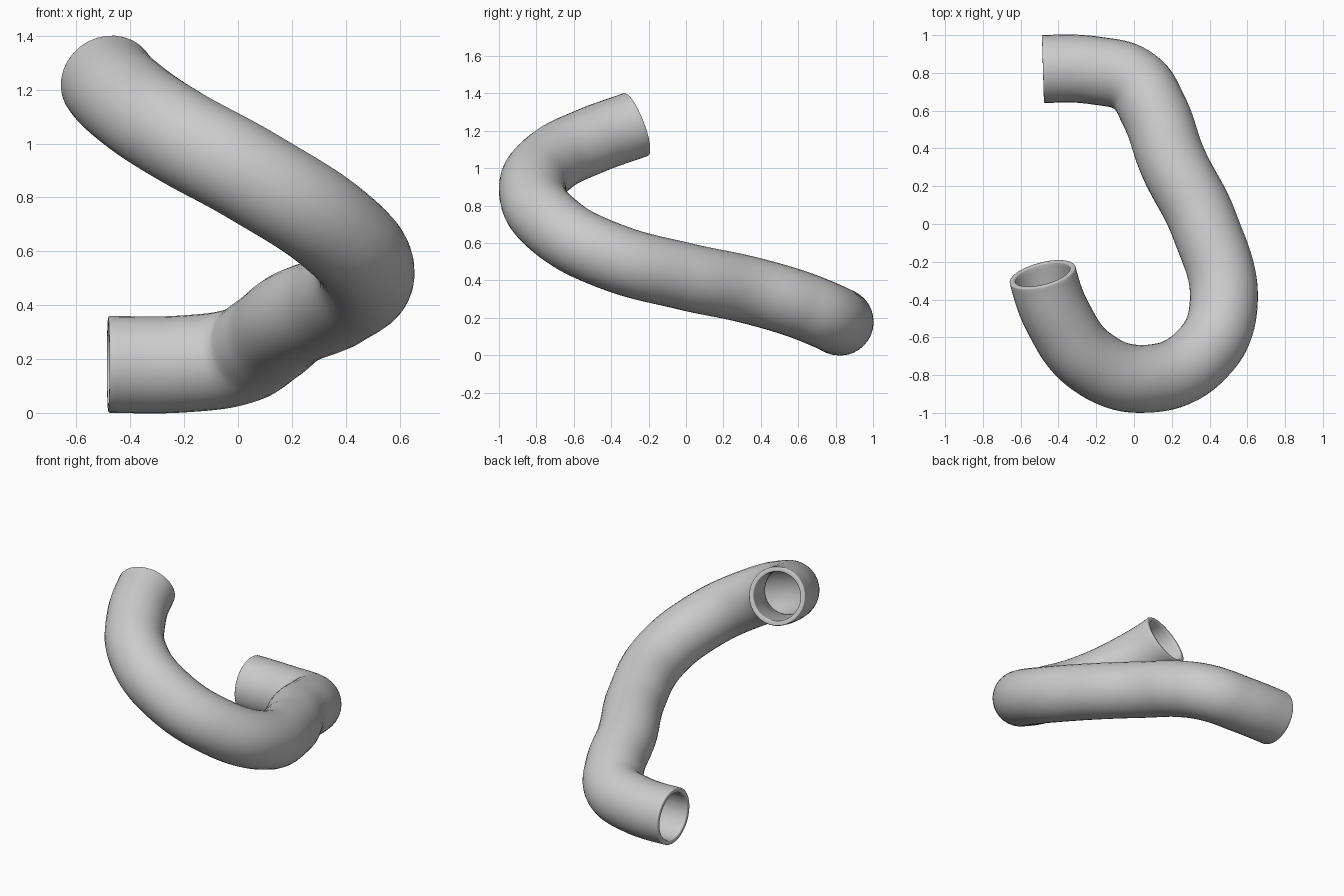
import bpy, math
from mathutils import Vector

if "Cube" in bpy.data.objects:
    bpy.data.objects.remove(bpy.data.objects["Cube"])

# Centre line of the pipe, from the low open end to the high open end
path = [(-0.482, 0.82, 0.18), (-0.2, 0.812, 0.182), (0.0, 0.755, 0.21),
        (0.105, 0.6, 0.272), (0.205, 0.33, 0.35), (0.37, 0.0, 0.42),
        (0.475, -0.42, 0.535), (0.36, -0.69, 0.68), (0.06, -0.82, 0.875),
        (-0.23, -0.725, 1.035), (-0.40, -0.5, 1.15), (-0.485, -0.265, 1.235)]

curve = bpy.data.curves.new("bent_pipe", 'CURVE')
curve.dimensions = '3D'
curve.resolution_u = 10
curve.bevel_depth = 0.18
curve.bevel_resolution = 14
curve.use_fill_caps = False
spline = curve.splines.new('BEZIER')
spline.bezier_points.add(len(path) - 1)
for point, co in zip(spline.bezier_points, path):
    point.co = co
    point.handle_left_type = point.handle_right_type = 'AUTO'

# Directions of the two open ends
for index, tangent in ((0, (1, 0.03, 0)), (-1, (-0.26, 1, 0.39))):
    point = spline.bezier_points[index]
    point.handle_left_type = point.handle_right_type = 'FREE'
    step = Vector(tangent).normalized() * 0.09
    point.handle_left = point.co - step
    point.handle_right = point.co + step

pipe = bpy.data.objects.new("bent_pipe", curve)
bpy.context.collection.objects.link(pipe)
bpy.context.view_layer.objects.active = pipe
pipe.select_set(True)
bpy.ops.object.convert(target='MESH')
pipe = bpy.context.object

# Wall thickness and softened rims
wall = pipe.modifiers.new("wall", 'SOLIDIFY')
wall.thickness = 0.03
wall.offset = -1
rim = pipe.modifiers.new("rim", 'BEVEL')
rim.width = 0.007
rim.segments = 3
rim.limit_method = 'ANGLE'
rim.angle_limit = math.radians(60)
bpy.ops.object.shade_smooth_by_angle(angle=math.radians(50))
